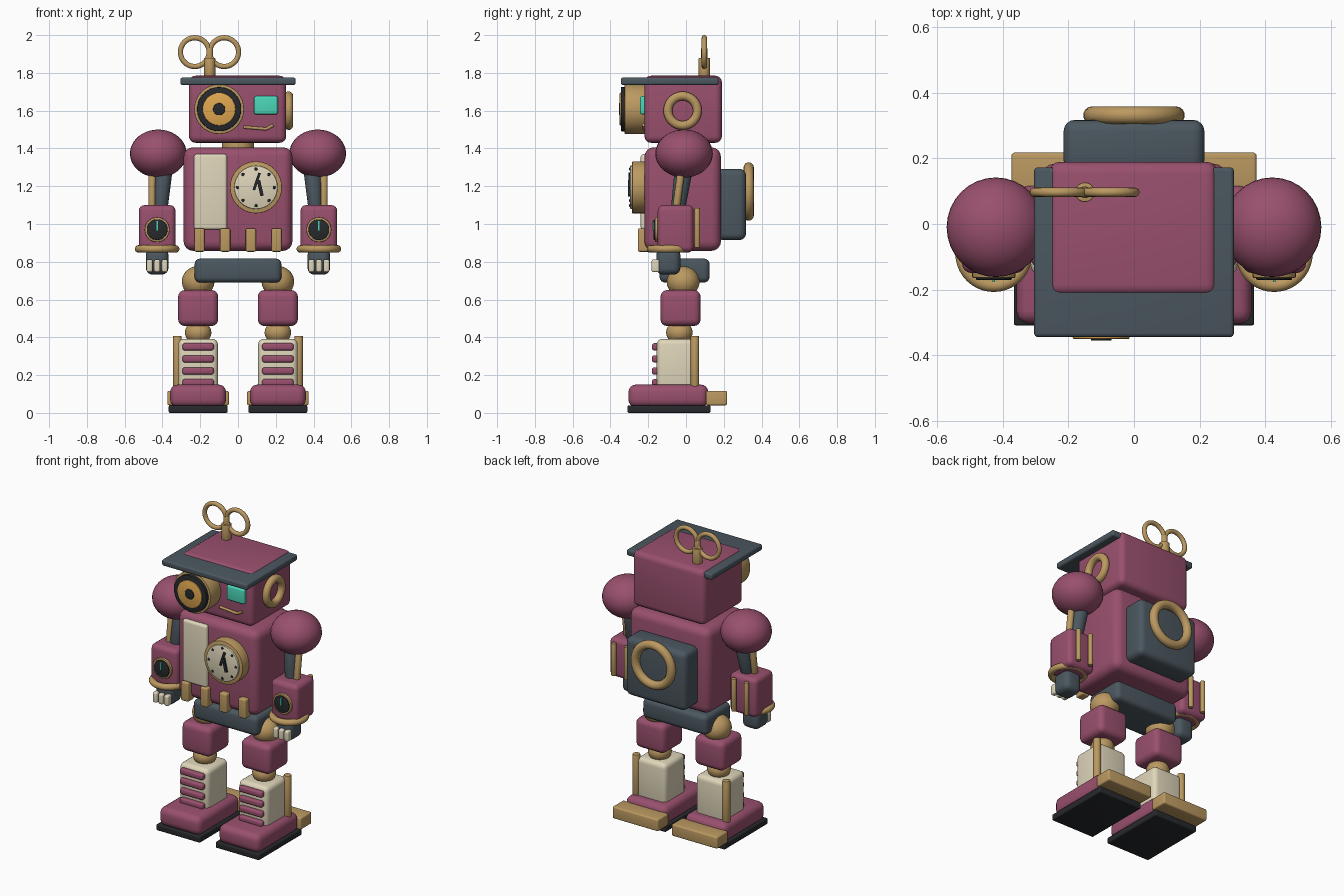
import bpy, bmesh, math
from mathutils import Vector, Matrix

if "Cube" in bpy.data.objects:
    bpy.data.objects.remove(bpy.data.objects["Cube"])

def material(name, r, g, b):
    m = bpy.data.materials.new(name)
    m.diffuse_color = (r, g, b, 1)
    m.use_nodes = True
    m.node_tree.nodes["Principled BSDF"].inputs["Base Color"].default_value = m.diffuse_color
    return m

MAROON = material("maroon", .32, .08, .155)
SLATE = material("slate", .07, .095, .115)
BRASS = material("brass", .50, .32, .12)
CREAM = material("cream", .74, .67, .49)
TEAL = material("teal", .07, .68, .48)
BLACK = material("black", .02, .022, .025)
AMBER = material("amber", .75, .39, .08)

def finish(name, bm, mat):
    me = bpy.data.meshes.new(name)
    bmesh.ops.recalc_face_normals(bm, faces=bm.faces)
    bm.to_mesh(me)
    bm.free()
    ob = bpy.data.objects.new(name, me)
    bpy.context.collection.objects.link(ob)
    me.materials.append(mat)
    bpy.ops.object.select_all(action='DESELECT')
    ob.select_set(True)
    bpy.context.view_layer.objects.active = ob
    bpy.ops.object.shade_smooth_by_angle(angle=math.radians(35))
    return ob

def box(name, c, size, bevel, mat, rot=0):
    """Rounded box: centre, full size, bevel width, turn about y."""
    bm = bmesh.new()
    bmesh.ops.create_cube(bm, size=1)
    bmesh.ops.scale(bm, vec=size, verts=bm.verts)
    if bevel:
        bmesh.ops.bevel(bm, geom=bm.edges[:], offset=bevel, segments=4,
                        profile=.5, affect='EDGES', clamp_overlap=True)
    bmesh.ops.transform(bm, matrix=Matrix.Translation(c) @ Matrix.Rotation(rot, 4, 'Y'), verts=bm.verts)
    return finish(name, bm, mat)

def span(name, x, y, z, bevel, mat):
    """Rounded box from (min, max) pairs."""
    p = (x, y, z)
    return box(name, [sum(a) / 2 for a in p], [abs(a[1] - a[0]) for a in p], bevel, mat)

def rod(name, a, b, r1, mat, r2=None, bevel=0.004):
    """Cylinder or cone from a to b."""
    a, b = Vector(a), Vector(b)
    bm = bmesh.new()
    bmesh.ops.create_cone(bm, cap_ends=True, segments=32, radius1=r1,
                          radius2=r1 if r2 is None else r2, depth=(b - a).length)
    if bevel:
        rim = [e for e in bm.edges if any(len(f.verts) > 4 for f in e.link_faces)]
        bmesh.ops.bevel(bm, geom=rim, offset=bevel, segments=2, profile=.5, affect='EDGES')
    q = (b - a).to_track_quat('Z', 'Y').to_matrix().to_4x4()
    bmesh.ops.transform(bm, matrix=Matrix.Translation((a + b) / 2) @ q, verts=bm.verts)
    return finish(name, bm, mat)

def ball(name, c, r, mat):
    bm = bmesh.new()
    bmesh.ops.create_uvsphere(bm, u_segments=32, v_segments=20, radius=1)
    bmesh.ops.scale(bm, vec=r, verts=bm.verts)
    bmesh.ops.translate(bm, vec=c, verts=bm.verts)
    return finish(name, bm, mat)

def ring(name, c, axis, major, minor, mat):
    """Torus around the given axis, spun from a circle."""
    bm = bmesh.new()
    prof = bmesh.ops.create_circle(bm, segments=14, radius=minor,
        matrix=Matrix.Translation((major, 0, 0)) @ Matrix.Rotation(math.pi / 2, 4, 'X'))
    bmesh.ops.spin(bm, geom=prof['verts'] + bm.edges[:], cent=(0, 0, 0), axis=(0, 0, 1),
                   angle=2 * math.pi, steps=40, use_merge=True)
    bmesh.ops.remove_doubles(bm, verts=bm.verts, dist=1e-5)
    q = Vector(axis).to_track_quat('Z', 'Y').to_matrix().to_4x4()
    bmesh.ops.transform(bm, matrix=Matrix.Translation(c) @ q, verts=bm.verts)
    return finish(name, bm, mat)

# Head and flat brim
span("head", (-.26, .255), (-.22, .19), (1.43, 1.785), .035, MAROON)
span("brim", (-.305, .305), (-.345, .173), (1.735, 1.775), .012, SLATE)
rod("neck", (0, -.01, 1.37), (0, -.01, 1.45), .085, BRASS)

# Winding key
rod("key_socket", (-.15, .097, 1.77), (-.15, .097, 1.88), .03, BRASS)
rod("key_stem", (-.15, .097, 1.85), (-.15, .097, 1.93), .018, BRASS)
for x in (-.229, -.073):
    ring("key_loop", (x, .097, 1.91), (0, 1, 0), .076, .014, BRASS)

# Big round eye
E = (-.10, 1.608)
def disc(name, c, y0, y1, r, mat):
    return rod(name, (c[0], y1, c[1]), (c[0], y0, c[1]), r, mat)
disc("eye_housing", E, -.325, -.20, .132, BRASS)
disc("eye_bezel", E, -.345, -.32, .117, BLACK)
disc("eye_lens", E, -.351, -.33, .087, AMBER)
disc("eye_pupil", E, -.356, -.34, .032, BLACK)

# Small eye, mouth and ear ring
span("small_eye", (.085, .212), (-.243, -.20), (1.58, 1.677), .012, TEAL)
mouth = [(.03, -.225, 1.513), (.15, -.225, 1.503), (.187, -.225, 1.524)]
for a, b in zip(mouth, mouth[1:]):
    rod("mouth", a, b, .008, BRASS, bevel=0)
ring("ear_ring", (.268, -.018, 1.6), (1, 0, 0), .078, .024, BRASS)

# Torso with chest panel and bottom tabs
span("torso", (-.288, .288), (-.22, .185), (.858, 1.406), .05, MAROON)
span("chest_panel", (-.233, -.058), (-.24, -.19), (.97, 1.37), .015, CREAM)
for x in (-.204, -.068, .068, .204):
    span("torso_tab", (x - .027, x + .027), (-.255, -.19), (.853, .977), .01, BRASS)

# Chest dial
D = (.095, 1.194)
disc("dial_case", D, -.285, -.20, .138, BRASS)
disc("dial_face", D, -.296, -.27, .115, CREAM)
for i in range(8):
    a = i * math.pi / 4
    disc("dial_mark", (D[0] + .097 * math.sin(a), D[1] + .097 * math.cos(a)), -.301, -.29, .008, BLACK)
box("dial_long_hand", (.099, -.299, 1.225), (.014, .01, .095), 0, BLACK, .33)
box("dial_short_hand", (.118, -.302, 1.19), (.018, .01, .085), 0, BLACK, -.33 + .1)

# Backpack
span("back_box", (-.215, .215), (.16, .318), (.915, 1.292), .035, SLATE)
ring("back_ring", (0, .332, 1.172), (0, 1, 0), .128, .027, BRASS)

# Pelvis
span("pelvis", (-.23, .23), (-.14, .125), (.69, .817), .03, SLATE)

for s, side in ((-1, "left"), (1, "right")):
    # Arm
    ball(side + "_shoulder", (s * .422, -.01, 1.373), (.15, .152, .127), MAROON)
    rod(side + "_upper_arm", (s * .39, -.005, 1.34), (s * .412, -.045, 1.06), .05, SLATE, .037)
    rod(side + "_arm_rod", (s * .455, -.02, 1.32), (s * .455, -.055, 1.06), .02, BRASS)
    X = s * .428
    span(side + "_forearm", (X - .097, X + .097), (-.15, .04), (.85, 1.10), .03, MAROON)
    ring(side + "_wrist_ring", (X, -.09, .868), (0, 0, 1), .098, .02, BRASS)
    for dx in (-.045, .045):
        rod(side + "_forearm_rod", (X + dx, .06, .875), (X + dx, .06, 1.085), .015, BRASS)
    # Forearm gauge
    disc(side + "_gauge_rim", (X, .97), -.165, -.13, .066, BRASS)
    disc(side + "_gauge_face", (X, .97), -.171, -.15, .055, BLACK)
    box(side + "_gauge_hand", (X, -.173, .99), (.008, .008, .05), 0, TEAL)
    # Hand
    span(side + "_hand", (X - .06, X + .06), (-.157, -.03), (.732, .87), .035, SLATE)
    for dx in (-.04, 0, .04):
        span(side + "_finger", (X + dx - .016, X + dx + .016), (-.182, -.14), (.745, .812), .01, CREAM)

    # Leg joints and thigh
    X = s * .211
    ball(side + "_hip", (X, -.015, .695), (.086, .087, .082), BRASS)
    rod(side + "_leg_strut", (X, -.03, .76), (X, -.03, .36), .03, SLATE)
    span(side + "_thigh", (X - .106, X + .106), (-.135, .077), (.46, .65), .035, MAROON)
    ball(side + "_knee", (X, -.035, .425), (.07, .07, .062), BRASS)
    # Shin with slats and rod
    span(side + "_shin", (X - .105, X + .105), (-.155, .06), (.12, .392), .03, CREAM)
    for z in (.35, .286, .222, .16):
        span(side + "_shin_slat", (X - .083, X + .083), (-.18, -.14), (z - .019, z + .019), .012, MAROON)
    rod(side + "_shin_rod", (s * .321, .047, .13), (s * .321, .047, .407), .023, BRASS)
    # Foot
    span(side + "_foot", (X - .148, X + .148), (-.305, .118), (.03, .15), .04, MAROON)
    span(side + "_sole", (X - .156, X + .156), (-.31, .13), (0, .04), .008, BLACK)
    span(side + "_heel", (X - .163, X + .163), (.105, .218), (.04, .117), .01, BRASS)
